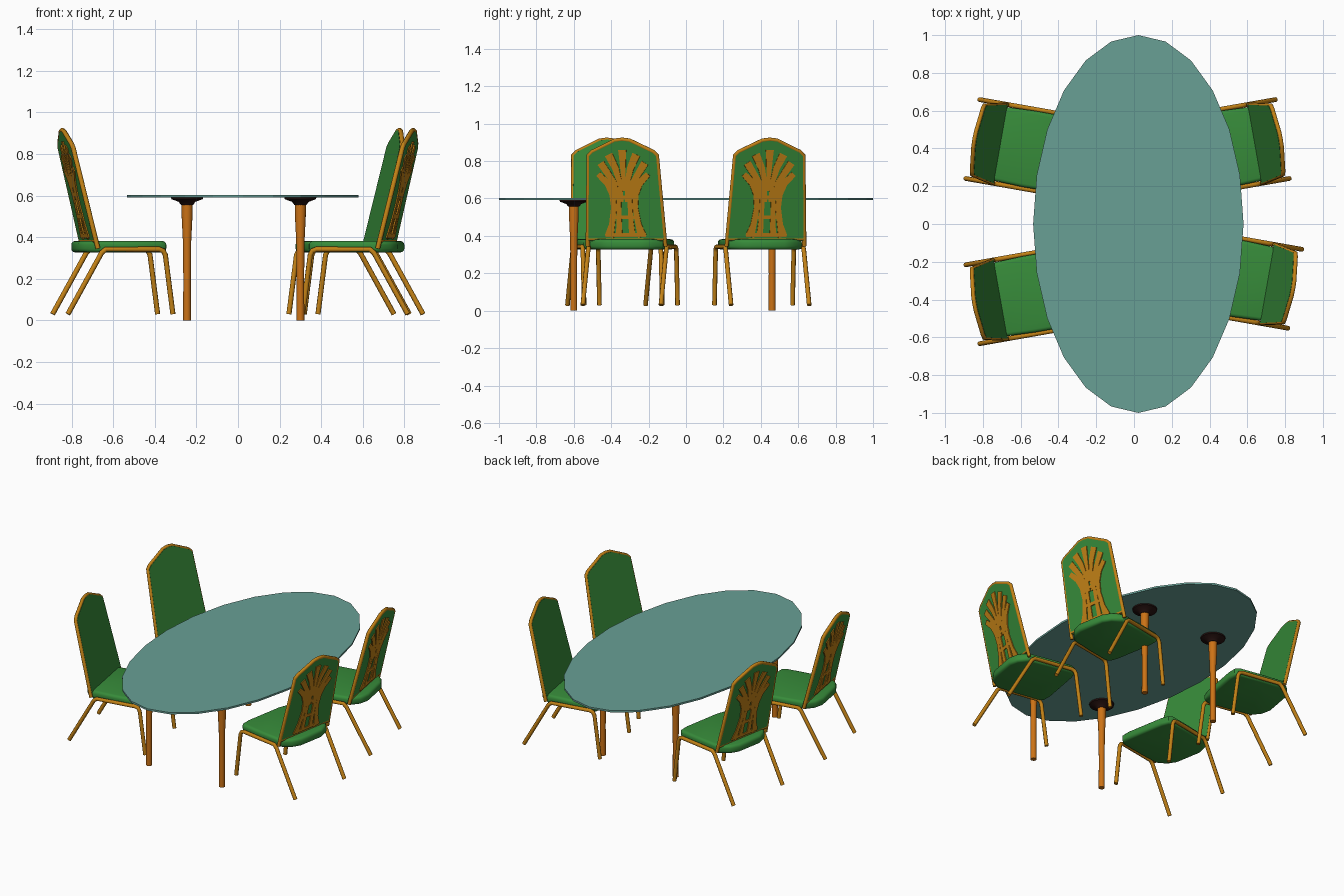
import bpy, bmesh, math
from mathutils import Vector, Matrix

old = bpy.data.objects.get("Cube")
if old:
    bpy.data.objects.remove(old, do_unlink=True)


def material(name, rgb):
    m = bpy.data.materials.new(name)
    m.use_nodes = True
    m.diffuse_color = (*rgb, 1)
    m.node_tree.nodes["Principled BSDF"].inputs["Base Color"].default_value = (*rgb, 1)
    return m


GLASS = material("teal_glass", (0.14, 0.35, 0.30))
GREEN = material("green_fabric", (0.038, 0.26, 0.042))
GOLD = material("golden_wood", (0.54, 0.22, 0.008))
AMBER = material("amber_wood", (0.60, 0.17, 0.008))
DARK = material("dark_mount", (0.02, 0.006, 0.005))


def to_mesh(bm, name, mat, smooth=False):
    bmesh.ops.recalc_face_normals(bm, faces=bm.faces)
    me = bpy.data.meshes.new(name)
    bm.to_mesh(me)
    bm.free()
    me.materials.append(mat)
    if smooth:
        me.shade_smooth()
        me.set_sharp_from_angle(angle=math.radians(35))
    return me


def place(name, me, matrix):
    ob = bpy.data.objects.new(name, me)
    bpy.context.scene.collection.objects.link(ob)
    ob.matrix_world = matrix
    return ob


def prism(bm, outline, shift):
    """Solid made by moving a closed outline along a vector."""
    face = bm.faces.new([bm.verts.new(p) for p in outline])
    ext = bmesh.ops.extrude_face_region(bm, geom=[face], use_keep_orig=True)
    moved = [v for v in ext["geom"] if isinstance(v, bmesh.types.BMVert)]
    bmesh.ops.translate(bm, verts=moved, vec=shift)


def lathe(name, profile, mat, sides=14):
    bm = bmesh.new()
    rings = []
    for r, z in profile:
        rings.append([bm.verts.new((r * math.cos(a), r * math.sin(a), z))
                      for a in (math.tau * i / sides for i in range(sides))])
    for lo, hi in zip(rings, rings[1:]):
        for i in range(sides):
            j = (i + 1) % sides
            bm.faces.new((lo[i], lo[j], hi[j], hi[i]))
    bm.faces.new(rings[0])
    bm.faces.new(rings[-1])
    return to_mesh(bm, name, mat, True)


def tubes(name, paths, radius, mat):
    """Round bars along polylines, as one mesh."""
    cu = bpy.data.curves.new(name, "CURVE")
    cu.dimensions = "3D"
    cu.bevel_depth = radius
    cu.bevel_resolution = 2
    cu.use_fill_caps = True
    for path in paths:
        sp = cu.splines.new("POLY")
        sp.points.add(len(path) - 1)
        for pt, co in zip(sp.points, path):
            pt.co = (*co, 1)
    ob = bpy.data.objects.new(name, cu)
    bpy.context.scene.collection.objects.link(ob)
    me = bpy.data.meshes.new_from_object(ob.evaluated_get(bpy.context.evaluated_depsgraph_get()))
    bpy.data.objects.remove(ob)
    me.materials.clear()
    me.materials.append(mat)
    me.shade_smooth()
    me.set_sharp_from_angle(angle=math.radians(50))
    return me


# Table top: a 24-sided oval plate
bm = bmesh.new()
bmesh.ops.create_cone(bm, cap_ends=True, segments=24, radius1=1, radius2=1, depth=0.012)
bmesh.ops.scale(bm, verts=bm.verts, vec=(0.557, 1, 1))
place("table_top", to_mesh(bm, "table_top", GLASS), Matrix.Translation((0.023, 0, 0.597)))

# Table legs with dark flared mounts
leg = lathe("table_leg", [(0.019, 0), (0.018, 0.2), (0.02, 0.38), (0.026, 0.5), (0.027, 0.558)], AMBER)
mount = lathe("table_mount", [(0.03, 0.556), (0.04, 0.57), (0.075, 0.583), (0.077, 0.591)], DARK, 18)
for x in (-0.245, 0.3):
    for y in (-0.6, 0.46):
        place("table_leg", leg, Matrix.Translation((x, y, 0)))
        place("table_mount", mount, Matrix.Translation((x, y, 0)))


# Chair parts: local +x is the way the chair faces
def on_back(v, z, off=0):
    """Point on the leaning plane of the chair back."""
    return Vector((0.147 - 0.24 * (z - 0.345) + off, v, z))


def both(points):
    return [points, [(-v, z) for v, z in points]]


# Legs and seat rails
side = [(0, 0.03), (0.165, 0.325), (0.185, 0.342), (0.445, 0.342), (0.465, 0.335), (0.476, 0.315), (0.513, 0.03)]
leg_paths = [[(u, s * 0.212, z) for u, z in side] for s in (-1, 1)]
chair_legs = tubes("chair_legs", leg_paths, 0.0125, GOLD)

# Back frame
half = [(0.211, 0.345), (0.186, 0.83), (0.165, 0.85), (0.085, 0.888), (0.04, 0.91)]
arch = half + [(0, 0.915)] + [(-v, z) for v, z in reversed(half)]
rail = [(-0.205, 0.385), (0.205, 0.385)]
back_frame = tubes("back_frame", [[on_back(v, z) for v, z in p] for p in (arch, rail)], 0.0115, GOLD)

# Back pad
bm = bmesh.new()
prism(bm, [on_back(v, max(z, 0.375), -0.010) for v, z in arch], (0.022, 0, 0))
back_pad = to_mesh(bm, "back_pad", GREEN)

# Seat cushion with a tapered rear and softened edges
bm = bmesh.new()
edge = [(0.07, 0.09), (0.095, 0.15), (0.15, 0.198), (0.3, 0.204), (0.455, 0.204), (0.485, 0.185), (0.495, 0.13)]
plan = edge + [(u, -v) for u, v in reversed(edge)]
prism(bm, [(u, v, 0.327) for u, v in plan], (0, 0, 0.055))
rims = [e for e in bm.edges if abs(e.verts[0].co.z - e.verts[1].co.z) < 0.001]
bmesh.ops.bevel(bm, geom=rims, offset=0.018, segments=3, profile=0.5, affect="EDGES")
seat = to_mesh(bm, "seat", GREEN, True)

# Fan-shaped fretwork on the rear of the back
bm = bmesh.new()


def ribbon(points, widths):
    pts = [Vector(p) for p in points]
    left, right = [], []
    for i, p in enumerate(pts):
        d = (pts[min(i + 1, len(pts) - 1)] - pts[max(i - 1, 0)]).normalized()
        n = Vector((-d.y, d.x)) * widths[i] / 2
        left.append(p + n)
        right.append(p - n)
    prism(bm, [on_back(q.x, q.y, -0.009) for q in left + right[::-1]], (-0.007, 0, 0))


for p in both([(0.09, 0.395), (0.072, 0.46), (0.058, 0.55), (0.062, 0.62), (0.085, 0.68), (0.135, 0.73)]):
    ribbon(p, [0.05, 0.032, 0.03, 0.034, 0.038, 0.03])
for p in both([(0.036, 0.395), (0.031, 0.5), (0.03, 0.6), (0.055, 0.69), (0.12, 0.79)]):
    ribbon(p, [0.035, 0.026, 0.026, 0.032, 0.04])
for p in both([(0.014, 0.58), (0.02, 0.68), (0.04, 0.76), (0.075, 0.835)]):
    ribbon(p, [0.02, 0.026, 0.036, 0.044])
ribbon([(0, 0.64), (0, 0.72), (0, 0.8), (0, 0.86)], [0.012, 0.024, 0.034, 0.044])
for z, w in ((0.405, 0.11), (0.5, 0.07), (0.605, 0.065), (0.68, 0.085)):
    ribbon([(-w, z), (w, z)], [0.02, 0.02])
fretwork = to_mesh(bm, "back_fretwork", GOLD)

# Four chairs set around the table
for x, y, turn in ((-0.855, 0.45, -10), (-0.855, -0.425, 10), (0.787, 0.45, 190), (0.853, -0.343, 170)):
    spot = Matrix.Translation((x, y, 0)) @ Matrix.Rotation(math.radians(turn), 4, "Z")
    for me in (chair_legs, back_frame, back_pad, seat, fretwork):
        place(me.name, me, spot)
